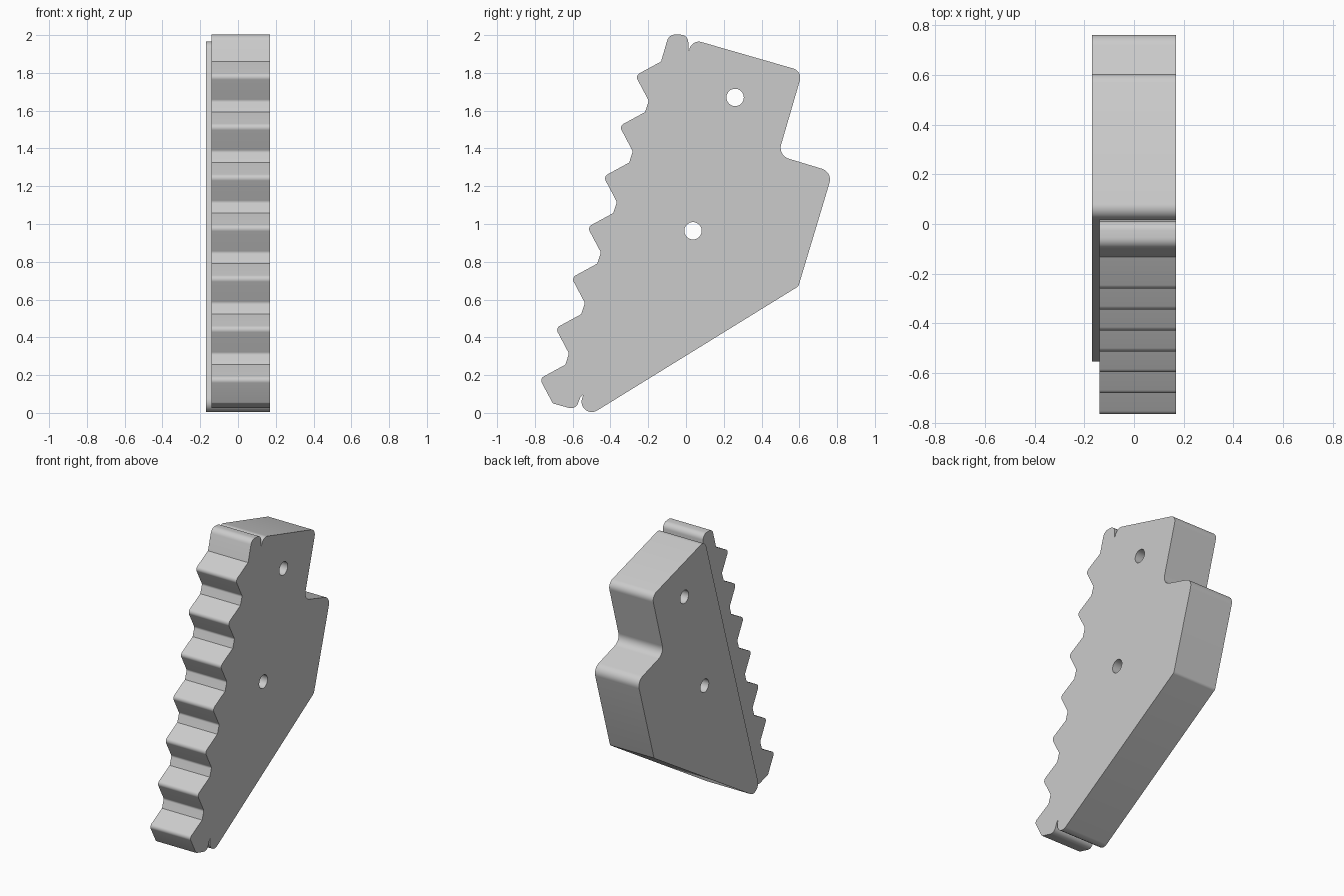
import bpy, bmesh, math
from mathutils import Vector

if "Cube" in bpy.data.objects:
    bpy.data.objects.remove(bpy.data.objects["Cube"])

grey = bpy.data.materials.new("plain grey")
grey.use_nodes = True
colour = (0.6, 0.6, 0.6, 1)
grey.diffuse_color = colour
grey.node_tree.nodes["Principled BSDF"].inputs["Base Color"].default_value = colour


def rounded(corners, steps=8):
    """Round each (y, z, radius) corner of a closed outline."""
    out = []
    for i, (y, z, r) in enumerate(corners):
        p = Vector((y, z))
        if r == 0:
            out.append(p)
            continue
        a = (Vector(corners[i - 1][:2]) - p).normalized()
        b = (Vector(corners[(i + 1) % len(corners)][:2]) - p).normalized()
        half = a.angle(b) / 2
        centre = p + (a + b).normalized() * (r / math.sin(half))
        start = p + a * (r / math.tan(half)) - centre
        end = p + b * (r / math.tan(half)) - centre
        sweep = math.pi - 2 * half
        for k in range(steps + 1):
            t = k / steps
            out.append(centre + (start * math.sin((1 - t) * sweep)
                                 + end * math.sin(t * sweep)) / math.sin(sweep))
    return out


def prism(name, outline, x0, x1):
    """Extrude a side outline along x."""
    bm = bmesh.new()
    face = bm.faces.new([bm.verts.new((x0, p.x, p.y)) for p in outline])
    top = bmesh.ops.extrude_face_region(bm, geom=[face])
    verts = [v for v in top["geom"] if isinstance(v, bmesh.types.BMVert)]
    bmesh.ops.translate(bm, verts=verts, vec=(x1 - x0, 0, 0))
    bmesh.ops.recalc_face_normals(bm, faces=bm.faces)
    mesh = bpy.data.meshes.new(name)
    bm.to_mesh(mesh)
    bm.free()
    mesh.materials.append(grey)
    obj = bpy.data.objects.new(name, mesh)
    bpy.context.collection.objects.link(obj)
    return obj


def combine(target, tool, operation):
    """Apply a boolean and discard the tool."""
    bpy.ops.object.select_all(action="DESELECT")
    bpy.context.view_layer.objects.active = target
    target.select_set(True)
    mod = target.modifiers.new(operation.lower(), "BOOLEAN")
    mod.operation, mod.solver, mod.object = operation, "EXACT", tool
    bpy.ops.object.modifier_apply(modifier=mod.name)
    bpy.data.objects.remove(tool)


# Stepped body slab
body = prism("toothed_plate", rounded([
    (0.034, 1.977, 0.05), (0.617, 1.809, 0.05), (0.487, 1.363, 0.06),
    (0.777, 1.275, 0.06), (0.595, 0.67, 0.025), (-0.593, -0.063, 0.054)]), -0.17, 0.17)

# Toothed edge, slightly narrower than the body
pitch = Vector((-0.0845, -0.2675))
teeth = [(0.1, 1.9, 0), (0.012, 1.92, 0), (0.012, 2.0, 0.04), (-0.09, 2.005, 0.045)]
for i in range(7):
    for y, z, r in ((-0.132, 1.86, 0), (-0.268, 1.786, 0.025), (-0.197, 1.652, 0.02)):
        teeth.append((y + i * pitch.x, z + i * pitch.y, r))
teeth[-1] = (-0.705, 0.05, 0.015)
teeth += [(-0.585, 0.017, 0.04), (-0.56, 0.08, 0), (-0.45, 0.2, 0)]
combine(body, prism("toothed_edge", rounded(teeth), -0.14, 0.17), "UNION")

# Two through holes
for y, z in ((0.26, 1.67), (0.037, 0.964)):
    circle = [Vector((y + 0.046 * math.cos(k * math.pi / 16),
                      z + 0.046 * math.sin(k * math.pi / 16))) for k in range(32)]
    combine(body, prism("hole_cutter", circle, -0.3, 0.3), "DIFFERENCE")

bpy.ops.object.shade_smooth_by_angle(angle=math.radians(30))
